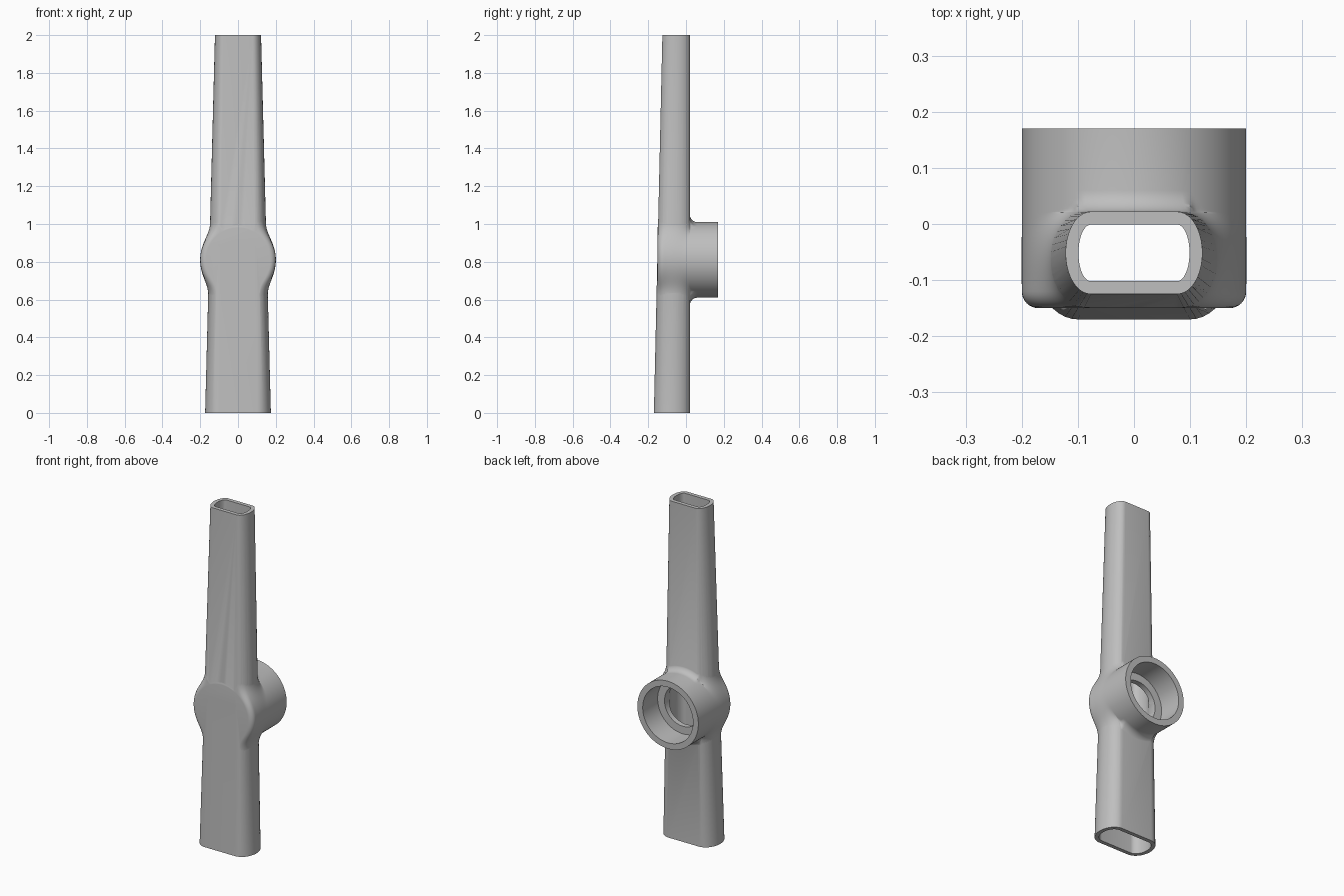
import bpy, bmesh, math

cube = bpy.data.objects.get("Cube")
if cube:
    bpy.data.objects.remove(cube, do_unlink=True)

HUB_Z, HUB_R, BACK = 0.81, 0.2, 0.022
FRONT, REAR, FLARE = -0.15, 0.17, 0.04

grey = bpy.data.materials.new("plain grey")
grey.use_nodes = True
colour = (0.52, 0.52, 0.52, 1)
grey.diffuse_color = colour
grey.node_tree.nodes["Principled BSDF"].inputs["Base Color"].default_value = colour


def loft(name, rings):
    """Closed solid through a row of matching rings."""
    bm = bmesh.new()
    loops = [[bm.verts.new(p) for p in ring] for ring in rings]
    n = len(loops[0])
    for a, b in zip(loops, loops[1:]):
        for i in range(n):
            j = (i + 1) % n
            bm.faces.new((a[i], a[j], b[j], b[i]))
    bm.faces.new(loops[0])
    bm.faces.new(loops[-1])
    bmesh.ops.recalc_face_normals(bm, faces=bm.faces)
    mesh = bpy.data.meshes.new(name)
    bm.to_mesh(mesh)
    bm.free()
    mesh.materials.append(grey)
    ob = bpy.data.objects.new(name, mesh)
    bpy.context.collection.objects.link(ob)
    return ob


def lerp(a, b, z):
    return a + (b - a) * z / 2


def section(z, wall=0.0):
    """Half flat, half width, half depth and middle y of the tube."""
    front = lerp(-0.17, -0.125, z) + wall
    back = BACK - wall
    flat = lerp(0.1, 0.077, z)
    return flat, lerp(0.174, 0.122, z) - wall, (back - front) / 2, (back + front) / 2


def tube_ring(z, wall=0.0, steps=20):
    flat, width, depth, mid = section(z, wall)
    ring = []
    for side in (1, -1):
        for i in range(steps + 1):
            a = math.pi * (i / steps - 0.5)
            ring.append((side * (flat + (width - flat) * math.cos(a)),
                         mid + side * depth * math.sin(a), z))
    return ring


def tube_reach(angle, y):
    """Distance from the hub axis to the tube's side, at one depth."""
    r = 0.2
    for _ in range(8):
        flat, width, depth, mid = section(HUB_Z + r * math.sin(angle))
        t = (y - mid) / depth
        if abs(t) > 1:
            return 0
        x = flat + (width - flat) * math.sqrt(1 - t * t) - 0.002
        r = min(0.27, x / max(abs(math.cos(angle)), 0.01))
    return r


def soft_max(a, b, k):
    h = max(k - abs(a - b), 0) / k if k > 0 else 0
    return max(a, b) + h * h * k / 4


def hub_ring(y, steps=128):
    """Round section of the hub, blended into the tube."""
    edge, radius = 0.03, HUB_R
    if y < FRONT + edge:
        radius -= edge - math.sqrt(max(0, edge ** 2 - (FRONT + edge - y) ** 2))
    ring = []
    for i in range(steps):
        a = math.tau * i / steps
        if y < 0.02:
            r = soft_max(radius, tube_reach(a, y), 0.06)
        else:
            rise = max(0, 0.02 + FLARE - y)
            f = FLARE - math.sqrt(FLARE ** 2 - rise ** 2)
            reach = min(tube_reach(a, 0.0195), radius + f)
            r = soft_max(radius, reach, 0.06 * f / FLARE)
        ring.append((r * math.cos(a), y, HUB_Z + r * math.sin(a)))
    return ring


def bore(name, radius, y0, y1):
    bpy.ops.mesh.primitive_cylinder_add(vertices=96, radius=radius, depth=y1 - y0,
                                        location=(0, (y0 + y1) / 2, HUB_Z),
                                        rotation=(math.pi / 2, 0, 0))
    ob = bpy.context.object
    ob.name = name
    ob.data.materials.append(grey)
    return ob


def combine(target, other, operation):
    other.hide_render = True
    mod = target.modifiers.new(operation, "BOOLEAN")
    mod.operation, mod.solver, mod.object = operation, "EXACT", other
    bpy.context.view_layer.objects.active = target
    bpy.ops.object.modifier_apply(modifier=mod.name)
    bpy.data.objects.remove(other, do_unlink=True)


# Tapered tube and round hub
body = loft("tube_body", [tube_ring(0), tube_ring(2)])
rows = [FRONT + 0.03 * (1 - math.cos(i * math.pi / 16)) for i in range(8)]
rows += [-0.12 + 0.01 * i for i in range(14)] + [0.018]
rows += [0.02 + FLARE * (1 - math.cos(i * math.pi / 20)) for i in range(11)]
rows.append(REAR)
combine(body, loft("round_hub", [hub_ring(y) for y in rows]), "UNION")

# Air channel, rear socket and the opening joining them
combine(body, loft("air_channel", [tube_ring(-0.1, 0.023), tube_ring(2.1, 0.023)]), "DIFFERENCE")
combine(body, bore("rear_socket", 0.165, 0.03, 0.3), "DIFFERENCE")
combine(body, bore("socket_opening", 0.12, -0.05, 0.1), "DIFFERENCE")

bpy.ops.object.select_all(action="DESELECT")
body.select_set(True)
bpy.context.view_layer.objects.active = body
bpy.ops.object.shade_smooth_by_angle(angle=math.radians(35))
